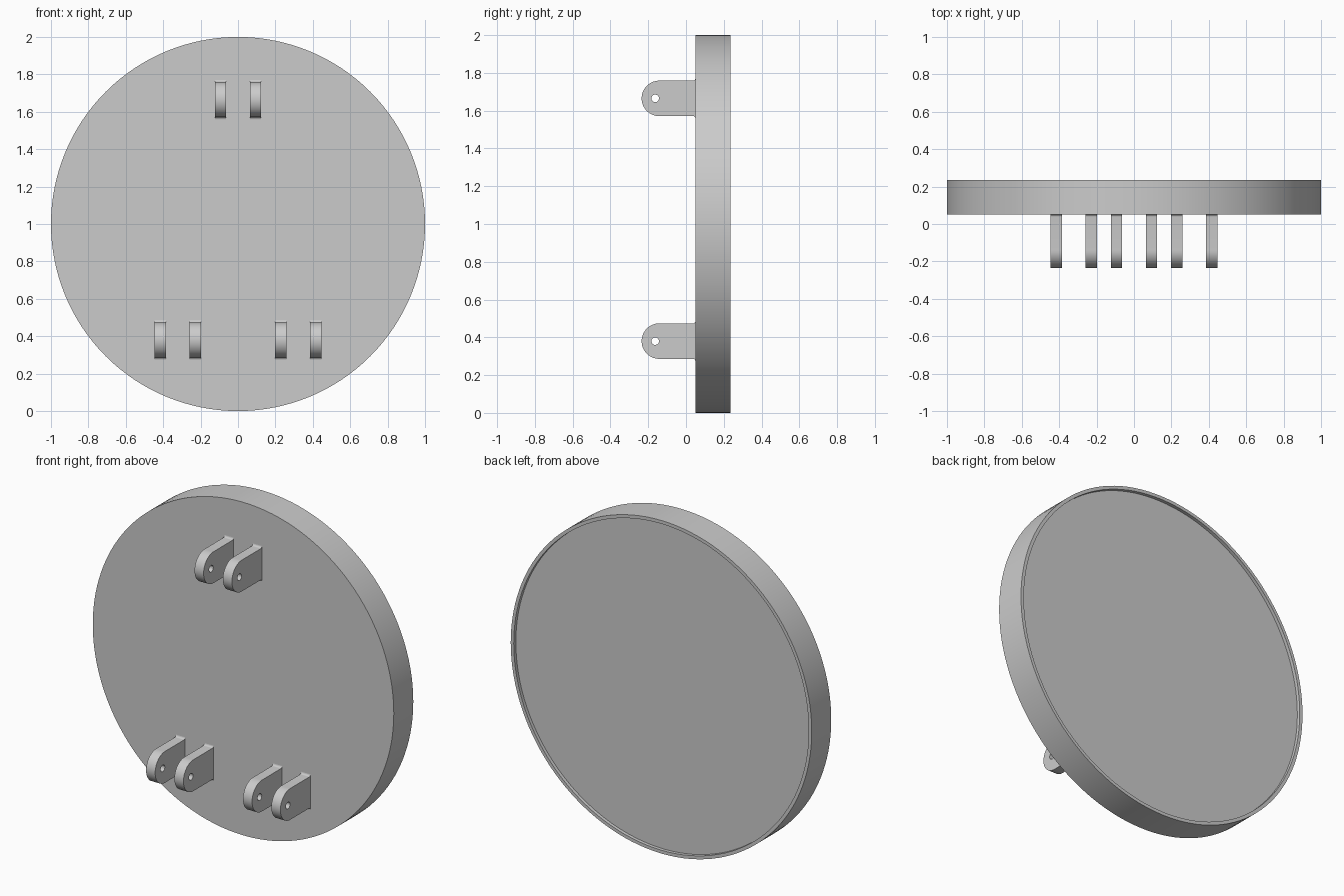
import bpy, bmesh
from math import sin, cos, pi, radians
from mathutils import Matrix, Vector

cube = bpy.data.objects.get("Cube")
if cube:
    bpy.data.objects.remove(cube)

grey = bpy.data.materials.new("plain grey")
grey.use_nodes = True
grey.diffuse_color = (0.6, 0.6, 0.6, 1)
grey.node_tree.nodes["Principled BSDF"].inputs["Base Color"].default_value = (0.6, 0.6, 0.6, 1)

FRONT, BACK = 0.05, 0.235


def add_object(name, mesh):
    obj = bpy.data.objects.new(name, mesh)
    bpy.context.collection.objects.link(obj)
    mesh.materials.clear()
    mesh.materials.append(grey)
    bpy.ops.object.select_all(action="DESELECT")
    obj.select_set(True)
    bpy.context.view_layer.objects.active = obj
    bpy.ops.object.shade_smooth_by_angle(angle=radians(30))
    return obj


# Round plate: profile of radius and depth, spun about the y axis
profile = [(0, FRONT), (1, FRONT), (1, BACK), (0.98, BACK), (0.98, BACK - 0.02), (0, BACK - 0.02)]
bm = bmesh.new()
verts = [bm.verts.new((r, y, 1)) for r, y in profile]
edges = [bm.edges.new(pair) for pair in zip(verts, verts[1:])]
bmesh.ops.spin(bm, geom=verts + edges, cent=(0, 0, 1), axis=(0, 1, 0), angle=2 * pi, steps=128)
bmesh.ops.remove_doubles(bm, verts=bm.verts, dist=0.0001)
bmesh.ops.recalc_face_normals(bm, faces=bm.faces)
plate = bpy.data.meshes.new("round_plate")
bm.to_mesh(plate)
bm.free()
add_object("round_plate", plate)


# Lug outline (depth, height): rounded nose, small fillets where it meets the plate
def arc(cx, cy, r, start, end, steps):
    angles = [radians(start + (end - start) * i / steps) for i in range(steps + 1)]
    return [(cx + r * cos(a), cy + r * sin(a)) for a in angles]


R, FILLET = 0.094, 0.012
NOSE = -0.235 + R
outline = arc(NOSE, 0, R, 90, 270, 32)
outline += arc(FRONT - FILLET, -R - FILLET, FILLET, 90, 0, 5)
outline += [(FRONT + 0.01, -R - FILLET), (FRONT + 0.01, R + FILLET)]
outline += arc(FRONT - FILLET, R + FILLET, FILLET, 0, -90, 5)
hole = arc(-0.163, 0, 0.02, 0, 345, 23)

curve = bpy.data.curves.new("lug_outline", "CURVE")
curve.dimensions = "2D"
curve.fill_mode = "BOTH"
curve.extrude = 0.03
for points in (outline, hole):
    spline = curve.splines.new("POLY")
    spline.points.add(len(points) - 1)
    for point, (x, y) in zip(spline.points, points):
        point.co = (x, y, 0, 1)
    spline.use_cyclic_u = True

helper = bpy.data.objects.new("lug_helper", curve)
bpy.context.collection.objects.link(helper)
bpy.context.view_layer.update()
lug = bpy.data.meshes.new_from_object(helper.evaluated_get(bpy.context.evaluated_depsgraph_get()))
bpy.data.objects.remove(helper)

# Stand the lug upright so that its thickness runs along x
lug.transform(Matrix(((0, 0, 1, 0), (1, 0, 0, 0), (0, 1, 0, 0), (0, 0, 0, 1))))
bm = bmesh.new()
bm.from_mesh(lug)
bmesh.ops.remove_doubles(bm, verts=bm.verts, dist=0.0001)
bmesh.ops.recalc_face_normals(bm, faces=bm.faces)
bm.to_mesh(lug)
bm.free()

# Three pairs of lugs
for place, x, z in (("top", 0, 1.665), ("lower_left", 0.322, 0.38), ("lower_right", -0.322, 0.38)):
    for side, shift in (("left", 0.094), ("right", -0.094)):
        obj = add_object(f"{place}_lug_{side}", lug.copy())
        obj.location = Vector((x + shift, 0, z))
